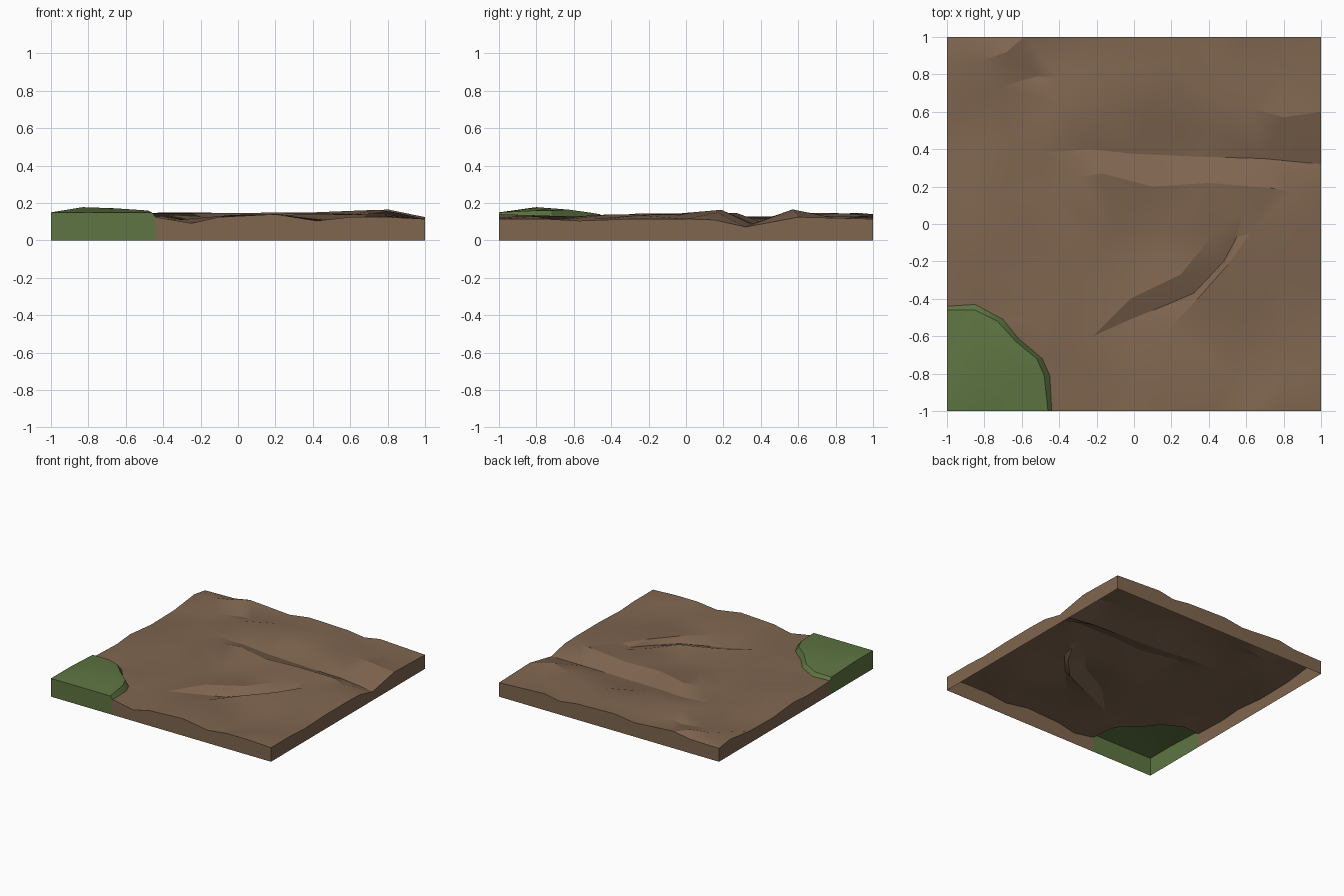
import bpy, math
from mathutils import Vector
from mathutils.geometry import delaunay_2d_cdt

if "Cube" in bpy.data.objects:
    bpy.data.objects.remove(bpy.data.objects["Cube"])


def material(name, color):
    m = bpy.data.materials.new(name)
    m.diffuse_color = (*color, 1)
    m.use_nodes = True
    m.node_tree.nodes["Principled BSDF"].inputs["Base Color"].default_value = m.diffuse_color
    return m


soil = material("soil", (0.215, 0.132, 0.08))
green = material("green", (0.112, 0.178, 0.054))

# Foot and lip of the raised grass corner, running from the left to the front edge
foot = [(-1, -.44, .115), (-.85, -.43, .115), (-.7, -.51, .115), (-.62, -.61, .115),
        (-.49, -.72, .115), (-.45, -.81, .12), (-.44, -1, .125)]
lip = [(-1, -.46, .137), (-.85, -.46, .14), (-.73, -.52, .15), (-.63, -.63, .165),
       (-.52, -.72, .16), (-.48, -.81, .16), (-.46, -1, .15)]
knoll = [(-1, -1, .15), (-.84, -.98, .15), (-.83, -.8, .178), (-.66, -.72, .172), (-1, -.75, .15)]

# Crest and valley lines of the soil
crests = [
    [(-1, .86, .13), (-.83, .87, .145), (-.68, .92, .148), (-.59, 1, .14)],
    [(-.86, .1, .13), (-.66, .45, .128), (-.41, .65, .15), (-.12, .63, .148), (.06, .57, .138)],
    [(.17, .85, .145), (.27, .67, .14), (.43, .5, .118)],
    [(.4, .7, .13), (.62, .62, .15), (.8, .57, .166), (1, .6, .125)],
    [(-.85, -.2, .13), (-.6, .0, .138), (-.46, .16, .145), (-.3, .25, .147), (-.17, .27, .147), (.1, .2, .148),
     (.4, .22, .15), (.75, .19, .164), (.84, .17, .15)],
    [(-.02, -.4, .132), (.25, -.27, .143), (.42, -.06, .143), (.58, .08, .148)],
    [(-.02, -.88, .137), (.15, -.6, .128), (.34, -.4, .14), (.5, -.22, .14), (.62, -.05, .143)],
]
valleys = [
    [(-1, .6, .1), (-.72, .73, .095), (-.52, .79, .1), (-.4, .78, .11)],
    [(-.5, .38, .108), (-.24, .4, .1), (0, .375, .095), (.35, .36, .09), (.69, .35, .088), (1, .32, .072)],
    [(-.6, -.35, .105), (-.3, -.28, .097), (-.16, -.16, .095), (-.1, -.04, .105), (.15, -.03, .112)],
    [(-.22, -.6, .102), (-.02, -.51, .095), (.18, -.43, .095), (.32, -.37, .095), (.48, -.2, .1), (.55, -.07, .118)],
    [(.55, -.8, .095), (.78, -.6, .092), (1, -.57, .105)],
]
# Loose spots and the outer border
spots = [(-.48, -.53, .13), (-.4, -.57, .13), (-.33, -.75, .11), (.82, -.8, .13), (.6, -.5, .115),
         (.82, -.25, .135), (.2, .52, .105), (-.2, .83, .115), (.8, .82, .115), (.5, .85, .11),
         (-.75, .15, .115), (.15, -.17, .12), (-.85, .4, .105)]
border = [(-.25, -1, .092), (-.1, -1, .125), (.2, -1, .14), (.42, -1, .105), (.6, -1, .125),
          (.8, -1, .125), (1, -1, .115), (1, -.75, .115), (1, -.3, .115), (1, 0, .115), (1, .15, .11),
          (1, 1, .115), (.59, 1, .135), (.45, 1, .11), (.3, 1, .13), (-.05, 1, .14), (-.23, 1, .115),
          (-.73, 1, .115), (-1, 1, .11), (-1, .3, .095), (-1, .03, .12), (-1, -.15, .105)]

# Triangulate all lines together into one height surface
pts, edges = [], []
for line in [foot, lip] + crests + valleys:
    n = len(pts)
    pts += line
    edges += [(n + i, n + i + 1) for i in range(len(line) - 1)]
pts += knoll + spots + border
flat = [Vector(p[:2]) for p in pts]
verts, _, faces, orig, _, _ = delaunay_2d_cdt(flat, edges, [], 0, 1e-5)


def height(i):
    if orig[i]:
        return pts[orig[i][0]][2]
    near = sorted(pts, key=lambda p: (Vector(p[:2]) - verts[i]).length)[:2]
    return (near[0][2] + near[1][2]) / 2


top = [(v.x, v.y, height(i)) for i, v in enumerate(verts)]
outline = foot + [(-1, -1, 0)]


def in_grass(face):
    x = sum(top[i][0] for i in face) / len(face)
    y = sum(top[i][1] for i in face) / len(face)
    inside = False
    for a, b in zip(outline, outline[1:] + outline[:1]):
        if (a[1] > y) != (b[1] > y) and x < a[0] + (y - a[1]) * (b[0] - a[0]) / (b[1] - a[1]):
            inside = not inside
    return inside


def on_side(a, b):
    return any(abs(abs(a[k]) - 1) < 1e-4 and abs(a[k] - b[k]) < 1e-4 for k in (0, 1))


# Build a surface with side walls down to the base, open underneath
def slab(name, part, mat):
    vs = list(top) + [(x, y, 0) for x, y, _ in top]
    n, fs = len(top), []
    for f in part:
        a, b, c = (Vector(top[i][:2]) for i in f[:3])
        f = list(f) if (b - a).cross(c - a) > 0 else list(f)[::-1]
        fs.append(f)
        for i, j in zip(f, f[1:] + f[:1]):
            if on_side(top[i], top[j]):
                fs.append([j, i, i + n, j + n])
    used = sorted({i for f in fs for i in f})
    remap = {k: i for i, k in enumerate(used)}
    me = bpy.data.meshes.new(name)
    me.from_pydata([vs[k] for k in used], [], [[remap[i] for i in f] for f in fs])
    me.materials.append(mat)
    ob = bpy.data.objects.new(name, me)
    bpy.context.collection.objects.link(ob)
    bpy.ops.object.select_all(action='DESELECT')
    ob.select_set(True)
    bpy.context.view_layer.objects.active = ob
    bpy.ops.object.shade_smooth_by_angle(angle=math.radians(20))


slab("soil_ground", [f for f in faces if not in_grass(f)], soil)
slab("grass_corner", [f for f in faces if in_grass(f)], green)
